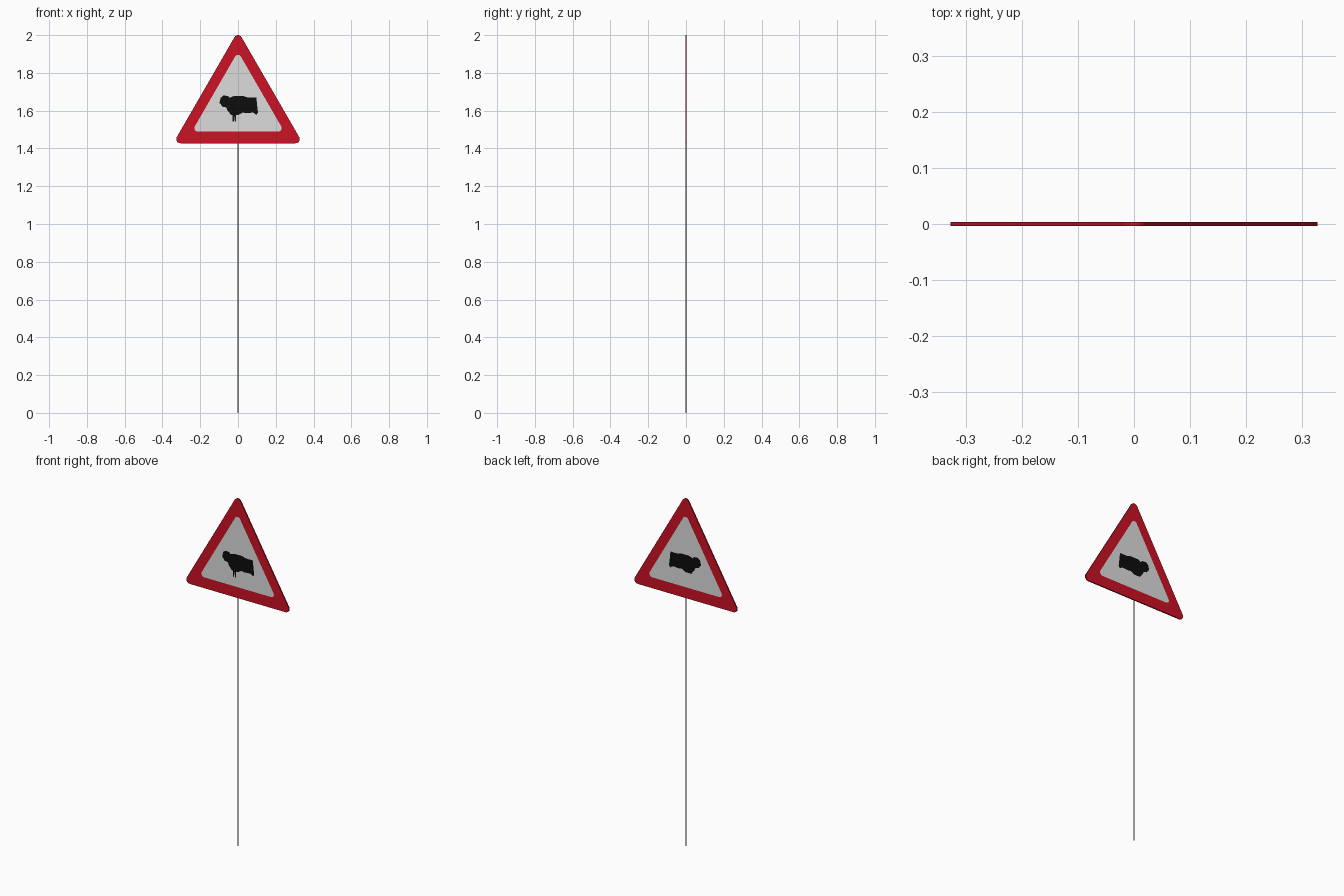
import bpy, bmesh, math
from mathutils import Vector

if "Cube" in bpy.data.objects:
    bpy.data.objects.remove(bpy.data.objects["Cube"])

def material(name, rgb):
    m = bpy.data.materials.new(name)
    m.diffuse_color = (*rgb, 1)
    m.use_nodes = True
    m.node_tree.nodes["Principled BSDF"].inputs["Base Color"].default_value = m.diffuse_color
    return m

red = material("sign red", (0.60, 0.006, 0.018))
white = material("sign white", (0.72, 0.72, 0.72))
black = material("symbol black", (0.004, 0.004, 0.004))
grey = material("post grey", (0.18, 0.18, 0.19))

HALF = 0.0035  # half thickness of the plate

def rounded_triangle(cz, inradius, r, n=6):
    """Outline of an equilateral triangle with rounded corners."""
    pts = []
    for k in range(3):
        a = math.radians(90 + 120 * k)
        cx, c_z = 2 * inradius * math.cos(a), cz + 2 * inradius * math.sin(a)
        for i in range(n + 1):
            b = a + math.radians(-60 + 120 * i / n)
            pts.append((cx + r * math.cos(b), c_z + r * math.sin(b)))
    return pts

outer = rounded_triangle(1.6255, 0.1765, 0.0215)
inner = rounded_triangle(1.631, 0.123, 0.018)

# Grazing animal silhouette: head on the left, rump on the right
upper = [(-0.099, 1.640), (-0.092, 1.668), (-0.078, 1.680), (-0.052, 1.678),
         (-0.046, 1.668), (-0.022, 1.677), (0.030, 1.677), (0.050, 1.670),
         (0.097, 1.670), (0.101, 1.630), (0.106, 1.590), (0.098, 1.578),
         (0.080, 1.590), (0.045, 1.587), (0.025, 1.590), (0.000, 1.577)]
legs = [(-0.010, 1.577), (-0.011, 1.543), (-0.017, 1.543), (-0.018, 1.570),
        (-0.021, 1.570), (-0.022, 1.543), (-0.028, 1.543), (-0.029, 1.577)]
lower = [(-0.036, 1.577), (-0.055, 1.600), (-0.062, 1.617), (-0.085, 1.622),
         (-0.090, 1.634)]

bm = bmesh.new()

def loop(pts, y):
    vs = [bm.verts.new((x, y, z)) for x, z in pts]
    return vs, [bm.edges.new((vs[i - 1], vs[i])) for i in range(len(vs))]

def fill(edges, y, mat):
    res = bmesh.ops.triangle_fill(bm, edges=edges, use_beauty=True,
                                  normal=Vector((0, math.copysign(1, y), 0)))
    for f in res["geom"]:
        if isinstance(f, bmesh.types.BMFace):
            f.material_index = mat

# Both painted faces: red border, white field, black symbol
rims = []
for y, animal in ((-HALF, upper + legs + lower), (HALF, upper + lower)):
    ov, oe = loop(outer, y)
    iv, ie = loop(inner, y)
    av, ae = loop(animal, y)
    for i in range(len(ov)):
        bm.faces.new((ov[i - 1], ov[i], iv[i], iv[i - 1]))
    fill(ie + ae, y, 1)
    fill(ae, y, 2)
    rims.append(ov)

# Rim joining front and back
a, b = rims
for i in range(len(a)):
    bm.faces.new((a[i - 1], a[i], b[i], b[i - 1]))
bmesh.ops.recalc_face_normals(bm, faces=bm.faces[:])
for f in bm.faces:
    c = f.calc_center_median()
    if abs(c.y) > HALF * 0.9 and f.normal.y * c.y < 0:
        f.normal_flip()

mesh = bpy.data.meshes.new("sign_plate")
bm.to_mesh(mesh)
bm.free()
for m in (red, white, black):
    mesh.materials.append(m)
bpy.context.collection.objects.link(bpy.data.objects.new("sign_plate", mesh))

# Thin post
bpy.ops.mesh.primitive_cylinder_add(vertices=12, radius=0.0037, depth=1.435,
                                    location=(0, 0, 0.7175))
post = bpy.context.object
post.name = "post"
post.data.materials.append(grey)
bpy.ops.object.shade_smooth_by_angle()
